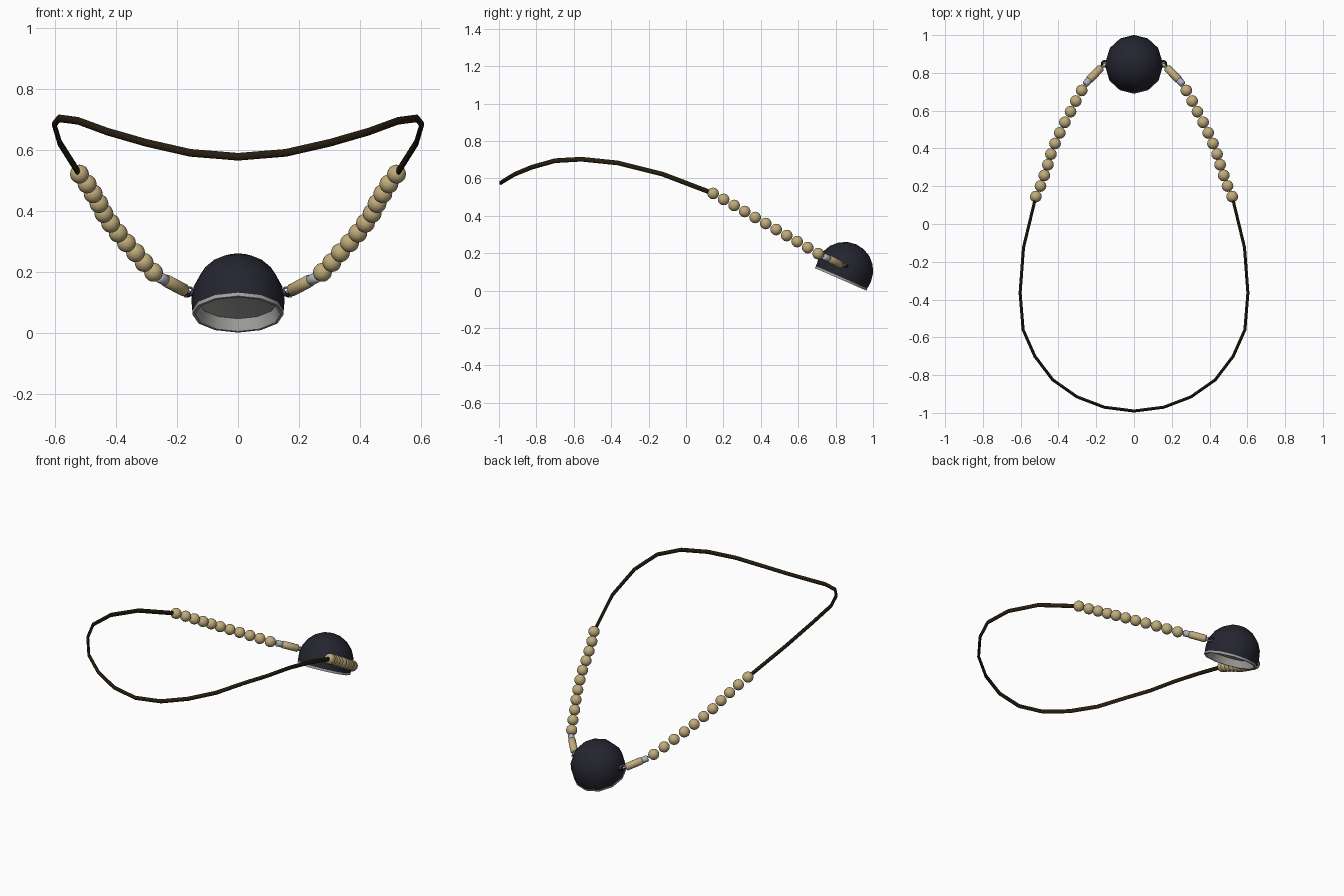
import bpy, bmesh, math
from mathutils import Vector, Matrix

if "Cube" in bpy.data.objects:
    bpy.data.objects.remove(bpy.data.objects["Cube"])


def material(name, rgb):
    m = bpy.data.materials.new(name)
    m.diffuse_color = (*rgb, 1)
    m.use_nodes = True
    m.node_tree.nodes["Principled BSDF"].inputs["Base Color"].default_value = m.diffuse_color
    return m


BLACK = material("dark_dome", (0.018, 0.018, 0.029))
GREY = material("grey_lining", (0.36, 0.36, 0.35))
TAN = material("tan_bead", (0.53, 0.41, 0.20))
CORD = material("brown_cord", (0.021, 0.013, 0.005))
SILVER = material("silver", (0.42, 0.44, 0.50))


def finish(bm, name, mat, angle=50):
    bmesh.ops.recalc_face_normals(bm, faces=bm.faces)
    me = bpy.data.meshes.new(name)
    bm.to_mesh(me)
    bm.free()
    me.materials.append(mat)
    ob = bpy.data.objects.new(name, me)
    bpy.context.collection.objects.link(ob)
    bpy.ops.object.select_all(action='DESELECT')
    ob.select_set(True)
    bpy.context.view_layer.objects.active = ob
    bpy.ops.object.shade_smooth_by_angle(angle=math.radians(angle))
    return ob


def lathe(name, profile, sides, mat):
    """Revolve (radius, height) points about z."""
    bm = bmesh.new()
    vs = [bm.verts.new((r, 0, h)) for r, h in profile]
    es = [bm.edges.new(p) for p in zip(vs, vs[1:])]
    bmesh.ops.spin(bm, geom=vs + es, axis=(0, 0, 1), cent=(0, 0, 0),
                   angle=2 * math.pi, steps=sides, use_merge=True)
    bmesh.ops.remove_doubles(bm, verts=bm.verts, dist=0.0005)
    return finish(bm, name, mat)


def rod(name, a, b, r, mat, sides=10, bevel=0.0):
    a, b = Vector(a), Vector(b)
    h = (b - a).length
    ob = lathe(name, [(0, 0), (r - bevel, 0), (r, bevel), (r, h - bevel),
                      (r - bevel, h), (0, h)], sides, mat)
    ob.matrix_world = Matrix.Translation(a) @ (b - a).to_track_quat('Z', 'Y').to_matrix().to_4x4()
    return ob


def ring(name, center, axis, big, small, mat):
    prof = [(big + small * math.cos(t * math.pi / 3), small * math.sin(t * math.pi / 3))
            for t in range(7)]
    ob = lathe(name, prof, 14, mat)
    ob.matrix_world = Matrix.Translation(center) @ Vector(axis).to_track_quat('Z', 'Y').to_matrix().to_4x4()
    return ob


# Pendant: tilted dome with a hollow grey underside
R = 0.153
dome_prof = [(0.149, -0.05)] + [(R * math.cos(math.radians(a)), R * math.sin(math.radians(a)))
                               for a in (0, 18, 36, 54, 72, 90)]
lining_prof = [(0.150, -0.040), (0.150, -0.052), (0.140, -0.052),
               (0.128, -0.012), (0.08, 0.0), (0, 0.004)]
tilt = Matrix.Translation((0, 0.848, 0.108)) @ Matrix.Rotation(math.radians(-23.6), 4, 'X')
for name, prof, mat in (("dome", dome_prof, BLACK), ("dome_lining", lining_prof, GREY)):
    lathe(name, prof, 12, mat).matrix_world = tilt

# Cord: flat oval section swept round the back of the loop
half = [(0.52, 0.145, 0.52), (0.585, -0.125, 0.623), (0.603, -0.365, 0.683),
        (0.587, -0.56, 0.703), (0.525, -0.70, 0.695), (0.43, -0.825, 0.66),
        (0.302, -0.915, 0.623), (0.157, -0.97, 0.59)]
path = [Vector(p) for p in half] + [Vector((0, -0.99, 0.577))]
path += [Vector((-x, y, z)) for x, y, z in reversed(half)]
bm = bmesh.new()
rings = []
for i, p in enumerate(path):
    t = (path[min(i + 1, len(path) - 1)] - path[max(i - 1, 0)]).normalized()
    side = t.cross(Vector((0, 0, 1))).normalized()
    up = side.cross(t)
    rings.append([bm.verts.new(p + side * 0.008 * math.cos(k * math.pi / 4)
                               + up * 0.0125 * math.sin(k * math.pi / 4)) for k in range(8)])
for a, b in zip(rings, rings[1:]):
    for k in range(8):
        bm.faces.new((a[k], a[(k + 1) % 8], b[(k + 1) % 8], b[k]))
bm.faces.new(rings[0])
bm.faces.new(rings[-1])
finish(bm, "cord", CORD)

# Beads and fittings, mirrored left and right
bead_x = [0.52, 0.495, 0.475, 0.456, 0.44, 0.418, 0.393, 0.366, 0.336, 0.308, 0.277]
for s, label in ((1, "right"), (-1, "left")):
    for i, x in enumerate(bead_x):
        bm = bmesh.new()
        bmesh.ops.create_uvsphere(bm, u_segments=16, v_segments=10, radius=0.031)
        ob = finish(bm, f"bead_{label}_{i + 1}", TAN)
        ob.location = (s * x, 0.145 + 0.0562 * i, 0.52 - 0.0322 * i)

    rod(f"wire_{label}", (s * 0.277, 0.707, 0.198), (s * 0.16, 0.84, 0.133), 0.006, SILVER, 8)
    rod(f"collar_{label}", (s * 0.260, 0.738, 0.183), (s * 0.235, 0.765, 0.170), 0.018, SILVER, 10, 0.004)
    rod(f"barrel_{label}", (s * 0.238, 0.762, 0.172), (s * 0.174, 0.828, 0.138), 0.021, TAN, 12, 0.004)
    ring(f"link_{label}", (s * 0.163, 0.840, 0.133), (s * 0.6, 0.7, 0.5), 0.017, 0.004, SILVER)
    ring(f"dome_loop_{label}", (s * 0.155, 0.848, 0.128), (s * 0.2, -0.3, 1), 0.016, 0.005, BLACK)
